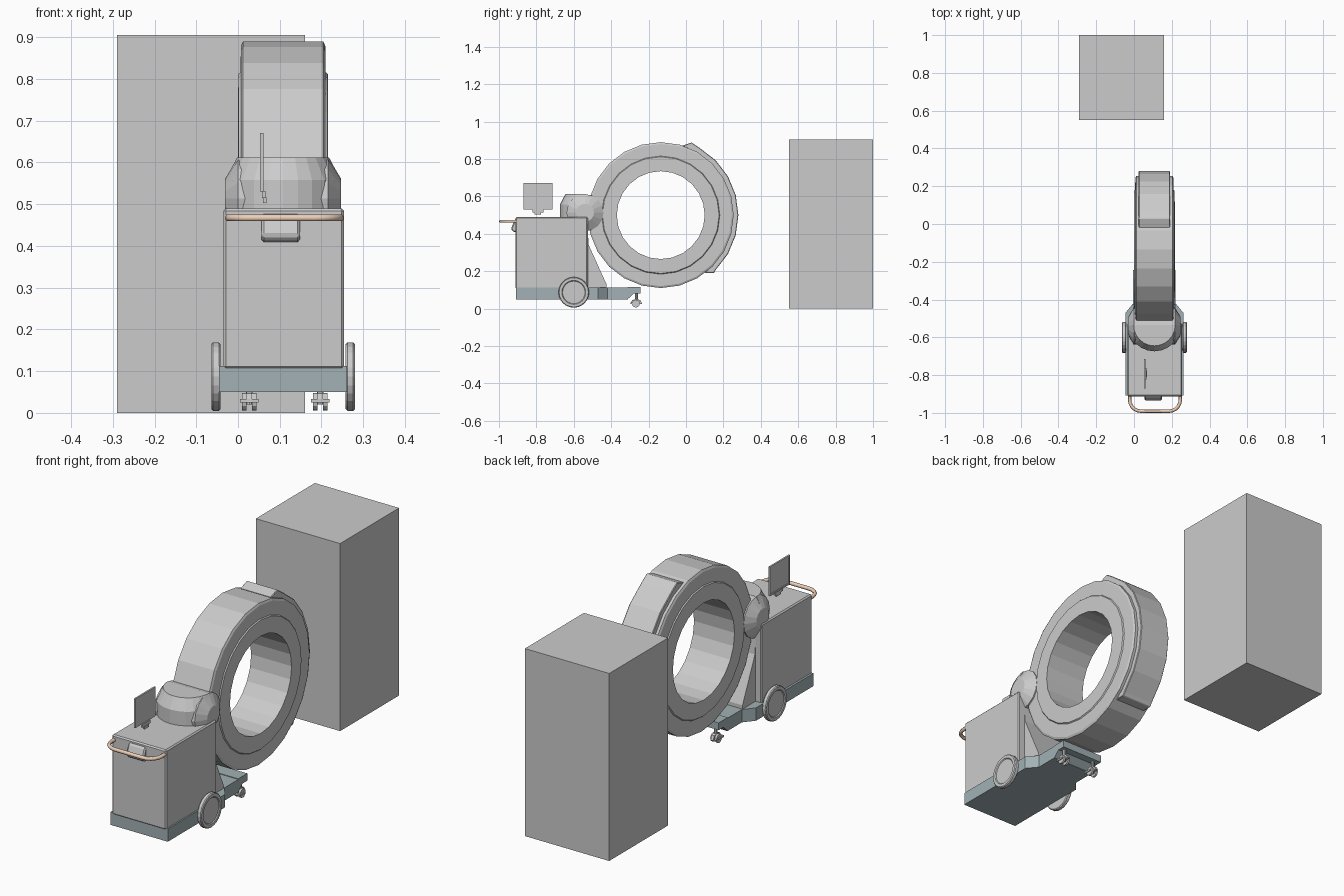
import bpy, bmesh, math
from mathutils import Vector

if "Cube" in bpy.data.objects:
    bpy.data.objects.remove(bpy.data.objects["Cube"])

CX = 0.108            # centre plane of the machine
RING = (-0.135, 0.50)  # ring centre (y, z)


def material(name, rgb):
    m = bpy.data.materials.new(name)
    m.diffuse_color = (*rgb, 1)
    m.use_nodes = True
    m.node_tree.nodes["Principled BSDF"].inputs["Base Color"].default_value = m.diffuse_color
    return m


TEAL = material("teal", (0.36, 0.44, 0.46))
COPPER = material("copper", (0.85, 0.63, 0.48))


def finish(bm, name, mat=None, bevel=0):
    bmesh.ops.recalc_face_normals(bm, faces=bm.faces)
    me = bpy.data.meshes.new(name)
    bm.to_mesh(me)
    bm.free()
    ob = bpy.data.objects.new(name, me)
    bpy.context.collection.objects.link(ob)
    if mat:
        me.materials.append(mat)
    if bevel:
        b = ob.modifiers.new("bevel", 'BEVEL')
        b.width, b.segments = bevel, 1
    return ob


def prism(name, pts, lo, hi, axis='x', mat=None, bevel=0):
    """Extrude a (y, z) profile along x, or an (x, y) profile along z."""
    bm = bmesh.new()
    at = (lambda p, d: (d, *p)) if axis == 'x' else (lambda p, d: (*p, d))
    f = bm.faces.new([bm.verts.new(at(p, lo)) for p in pts])
    new = bmesh.ops.extrude_face_region(bm, geom=[f])["geom"]
    d = Vector(at((0, 0), hi - lo))
    bmesh.ops.translate(bm, vec=d, verts=[v for v in new if isinstance(v, bmesh.types.BMVert)])
    return finish(bm, name, mat, bevel)


def box(name, x0, x1, y0, y1, z0, z1, **kw):
    return prism(name, [(y0, z0), (y1, z0), (y1, z1), (y0, z1)], x0, x1, **kw)


def lathe(name, prof, c, n, axis='x', closed=False):
    """Revolve (height, radius) points about an x or z axis through c."""
    bm = bmesh.new()
    rows = []
    for h, r in prof:
        row = []
        for i in range(n):
            a = 2 * math.pi * i / n
            u, v = c[0] + r * math.cos(a), c[1] + r * math.sin(a)
            row.append(bm.verts.new((h, u, v) if axis == 'x' else (u, v, h)))
        rows.append(row)
    pairs = list(zip(rows, rows[1:]))
    if closed:
        pairs.append((rows[-1], rows[0]))
    else:
        bm.faces.new(rows[0])
        bm.faces.new(rows[-1])
    for a, b in pairs:
        for i in range(n):
            j = (i + 1) % n
            bm.faces.new((a[i], a[j], b[j], b[i]))
    return finish(bm, name)


def polar(deg, r):
    a = math.radians(deg)
    return RING[0] + r * math.cos(a), RING[1] + r * math.sin(a)


# separate cabinet behind the scanner
box("cabinet", -0.29, 0.16, 0.55, 1.0, 0, 0.905)

# scanner ring with raised side bands
half = [(0.108, 0.235), (0.107, 0.312), (0.102, 0.316), (0.101, 0.38), (0.096, 0.39)]
prof = [(CX - x, r) for x, r in half] + [(CX + x, r) for x, r in reversed(half)]
lathe("scanner_ring", prof, RING, 24, closed=True)

# raised cover on the far side of the ring
outer = [polar(67, 0.422)] + [polar(a, 0.415) for a in range(60, -46, -15)] + [polar(-47.5, 0.42)]
inner = [polar(-53, 0.387)] + [polar(a, 0.385) for a in range(-45, 61, 15)] + [polar(73, 0.387)]
prism("ring_cover", outer + inner, 0.025, 0.19, bevel=0.003)

# cart body and base
box("cart_body", -0.035, 0.254, -0.912, -0.525, 0.105, 0.49, bevel=0.006)
plan = [(0.153, -0.908), (0.153, -0.47), (0.112, -0.42), (0.112, -0.31)]
prism("cart_base", [(CX + x, y) for x, y in plan] + [(CX - x, y) for x, y in reversed(plan)],
      0.05, 0.112, 'z', TEAL)
prism("base_nose", [(-0.312, 0.05), (-0.28, 0.08), (-0.243, 0.08), (-0.243, 0.115), (-0.312, 0.115)],
      CX - 0.112, CX + 0.112, mat=TEAL)
prism("front_gusset", [(-0.53, 0.48), (-0.52, 0.34), (-0.425, 0.13), (-0.425, 0.10), (-0.53, 0.10)],
      CX - 0.112, CX + 0.112)

# swivel mount that grips the ring: round back and tapered cross drum
ang = [math.pi * (1 + i / 12) for i in range(13)]
bm = bmesh.new()
rows = []
for z, r in [(0.485, 0.139), (0.558, 0.139), (0.612, 0.11)]:
    rows.append([bm.verts.new((CX + r * math.cos(a), -0.535 + r * math.sin(a), z)) for a in ang])
for a, b in zip(rows, rows[1:]):
    for i in range(12):
        bm.faces.new((a[i], a[i + 1], b[i + 1], b[i]))
bm.faces.new(rows[0])
bm.faces.new(rows[-1])
bm.faces.new([r[0] for r in rows] + [r[-1] for r in reversed(rows)])
finish(bm, "swivel_back")
lathe("swivel_drum", [(CX - 0.139, 0.048), (CX - 0.108, 0.099), (CX + 0.108, 0.099), (CX + 0.139, 0.048)],
      (-0.54, 0.513), 16)

# large wheels and twin-wheel casters, both sides
for s, side in ((-1, "left"), (1, "right")):
    hub = CX + s * 0.15
    lathe(f"wheel_{side}", [(hub, 0.078), (hub + s * 0.004, 0.082), (hub + s * 0.018, 0.082),
                            (hub + s * 0.022, 0.078), (hub + s * 0.022, 0.064),
                            (hub + s * 0.018, 0.06)], (-0.6, 0.087), 24)
    x = CX + 0.004 + s * 0.085
    lathe(f"caster_stem_{side}", [(0.02, 0.008), (0.085, 0.008)], (x, -0.265), 8, 'z')
    prism(f"caster_hood_{side}", [(-0.298, 0.026), (-0.235, 0.026), (-0.245, 0.046), (-0.266, 0.052),
                                  (-0.287, 0.046)], x - 0.007, x + 0.007)
    box(f"caster_brake_{side}", x - 0.022, x + 0.022, -0.297, -0.255, 0.025, 0.033)
    for t in (-1, 1):
        w = x + t * 0.012
        lathe(f"caster_wheel_{side}_{'outer' if t == s else 'inner'}",
              [(w - 0.005, 0.021), (w + 0.005, 0.021)], (-0.268, 0.027), 12)

# thin screen, its frame and its bracket
box("screen", 0.056, 0.061, -0.87, -0.715, 0.53, 0.671)
for n, a in {"bottom": (-0.87, -0.715, 0.53, 0.538), "top": (-0.87, -0.715, 0.663, 0.671),
             "near": (-0.87, -0.862, 0.538, 0.663), "far": (-0.723, -0.715, 0.538, 0.663)}.items():
    box(f"screen_frame_{n}", 0.053, 0.056, *a)
box("screen_bracket", 0.058, 0.066, -0.822, -0.762, 0.515, 0.531)
box("screen_foot", 0.06, 0.068, -0.81, -0.775, 0.503, 0.516)

# control bump on the front panel
prism("front_bump", [(-0.905, 0.408), (-0.922, 0.41), (-0.936, 0.425), (-0.92, 0.468), (-0.905, 0.484)],
      0.056, 0.148, bevel=0.006)

# push handle bent round the front
cu = bpy.data.curves.new("push_handle", 'CURVE')
cu.dimensions = '3D'
cu.bevel_depth, cu.bevel_resolution, cu.use_fill_caps = 0.009, 1, True
path = [(-0.134, -0.905)]
path += [(-0.074 + 0.06 * math.cos(a), -0.931 + 0.06 * math.sin(a))
         for a in [math.pi * (1 + i / 10) for i in range(6)]]
path += [(-x, y) for x, y in reversed(path)]
sp = cu.splines.new('POLY')
sp.points.add(len(path) - 1)
for p, (x, y) in zip(sp.points, path):
    p.co = (CX + 0.003 + x, y, 0.467, 1)
cu.materials.append(COPPER)
bpy.context.collection.objects.link(bpy.data.objects.new("push_handle", cu))
